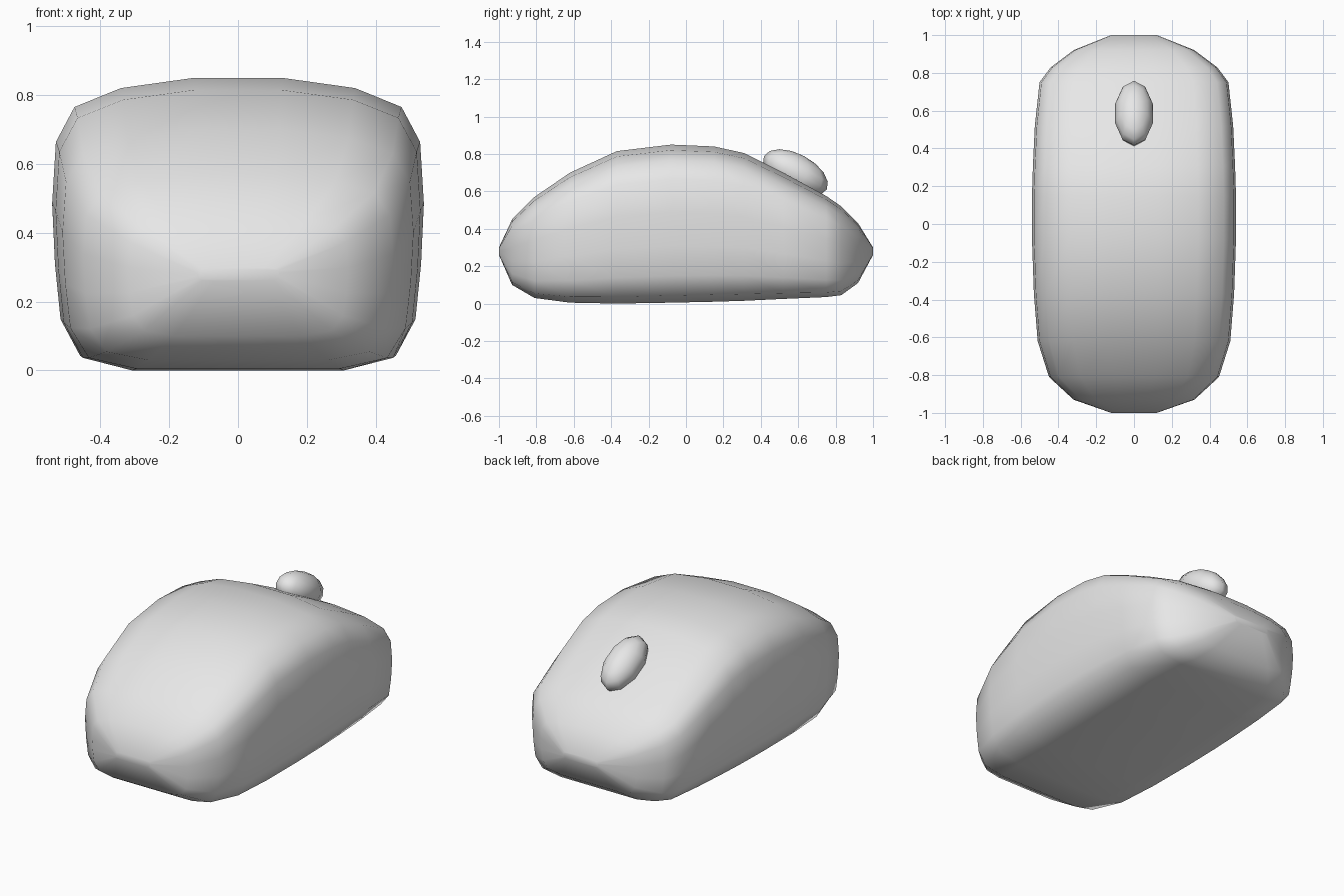
import bpy, bmesh, math
from mathutils import Matrix, Vector

cube = bpy.data.objects.get("Cube")
if cube:
    bpy.data.objects.remove(cube, do_unlink=True)

# One grey plastic for everything
grey = bpy.data.materials.new("grey plastic")
grey.use_nodes = True
color = (0.8, 0.8, 0.8, 1)
grey.diffuse_color = color
grey.node_tree.nodes["Principled BSDF"].inputs["Base Color"].default_value = color


def finish(bm, name):
    bmesh.ops.recalc_face_normals(bm, faces=bm.faces)
    for face in bm.faces:
        face.smooth = True
    mesh = bpy.data.meshes.new(name)
    bm.to_mesh(mesh)
    bm.free()
    mesh.materials.append(grey)
    obj = bpy.data.objects.new(name, mesh)
    bpy.context.collection.objects.link(obj)
    return obj


# Half cross-section from top to bottom: (share of half width, share of height)
half = [(.24, 1), (.63, .965), (.88, .9), (.98, .78), (1, .57),
        (.985, .36), (.955, .17), (.85, .045), (.58, 0)]
ring = half + [(-u, v) for u, v in reversed(half)]

# Stations along the body: y, half width, bottom z, top z
stations = [(-1, .12, .26, .30), (-.93, .32, .10, .45), (-.81, .45, .03, .57),
            (-.62, .51, .005, .70), (-.37, .53, 0, .815), (-.08, .54, .005, .85),
            (.15, .54, .01, .84), (.31, .535, .015, .805), (.52, .525, .025, .70),
            (.75, .50, .035, .575), (.83, .44, .045, .52), (.92, .32, .11, .43),
            (1, .12, .26, .30)]

# Body: rounded shell lofted through the stations
bm = bmesh.new()
loops = [[bm.verts.new((u * w, y, low + v * (high - low))) for u, v in ring]
         for y, w, low, high in stations]
n = len(ring)
for a, b in zip(loops, loops[1:]):
    for i in range(n):
        j = (i + 1) % n
        bm.faces.new((a[i], a[j], b[j], b[i]))
bm.faces.new(loops[0])
bm.faces.new(loops[-1])
finish(bm, "mouse_body")

# Scroll wheel: low-poly bump tilted along the sloping top
bm = bmesh.new()
bmesh.ops.create_uvsphere(bm, u_segments=10, v_segments=8, radius=1)
place = (Matrix.Translation(Vector((0, .585, .70)))
         @ Matrix.Rotation(math.radians(-28), 4, 'X')
         @ Matrix.Diagonal((.105, .19, .1, 1)))
bm.transform(place)
finish(bm, "scroll_wheel")
